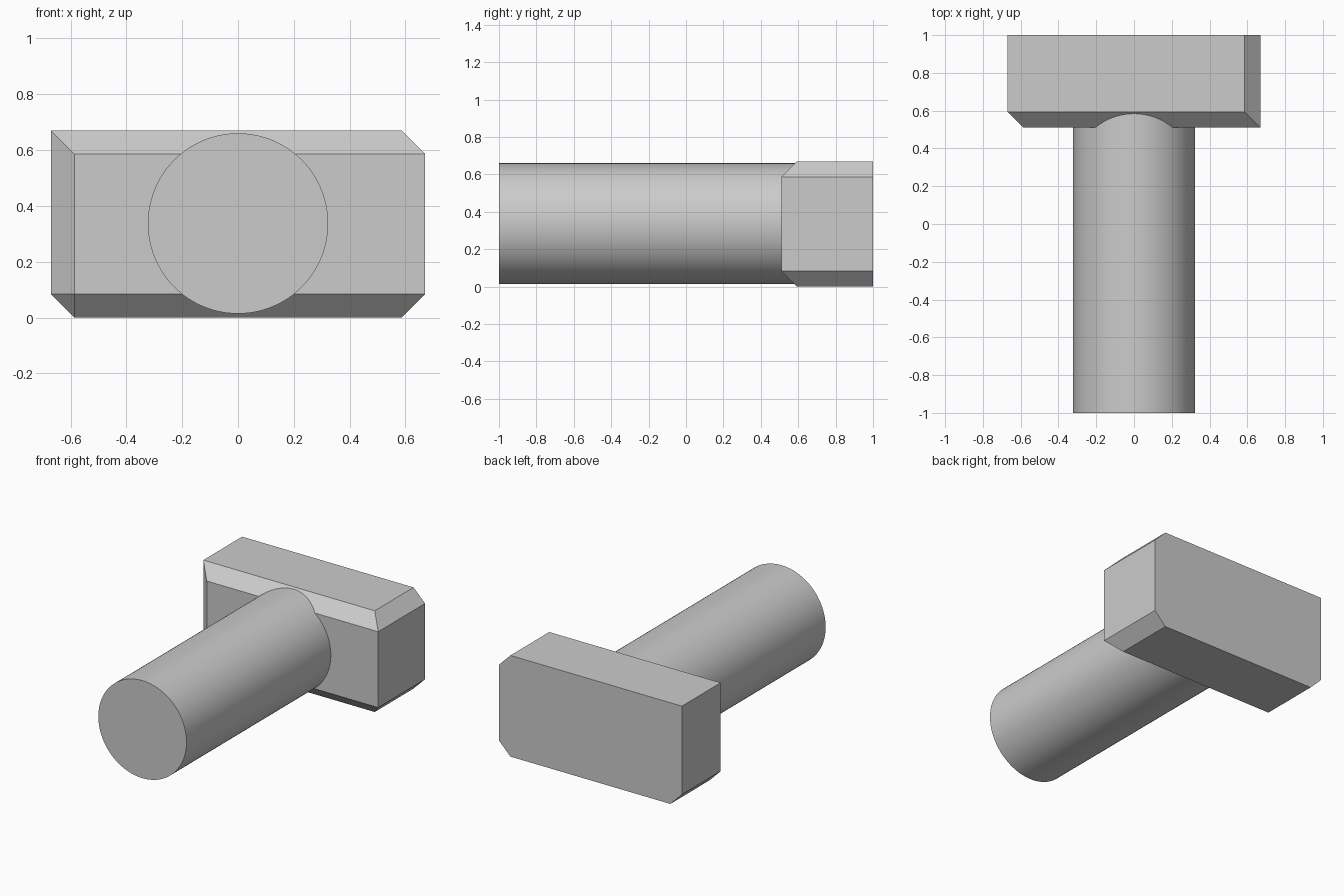
import bpy, bmesh, math

cube = bpy.data.objects.get("Cube")
if cube:
    bpy.data.objects.remove(cube, do_unlink=True)

HALF_W, HEIGHT, FRONT, BACK = 0.67, 0.67, 0.51, 1.0
CHAMFER = 0.084
RADIUS = 0.323
MID_Z = HEIGHT / 2

grey = bpy.data.materials.new("plain_grey")
grey.use_nodes = True
colour = (0.6, 0.6, 0.6, 1)
grey.diffuse_color = colour
grey.node_tree.nodes["Principled BSDF"].inputs["Base Color"].default_value = colour

# Head: a block with six of its edges chamfered
bpy.ops.mesh.primitive_cube_add(size=1, location=(0, (FRONT + BACK) / 2, MID_Z))
head = bpy.context.object
head.name = "bolt_head"
head.scale = (2 * HALF_W, BACK - FRONT, HEIGHT)
bpy.ops.object.transform_apply(location=True, scale=True)
head.data.materials.append(grey)

bm = bmesh.new()
bm.from_mesh(head.data)


def is_chamfered(edge):
    mid = (edge.verts[0].co + edge.verts[1].co) / 2
    side = 0 if abs(mid.x) < 0.1 else math.copysign(1, mid.x)
    front, back = mid.y < FRONT + 0.01, mid.y > BACK - 0.01
    if back:
        return False
    if front:
        return side <= 0          # top, bottom and right upright edges
    return side > 0 or mid.z < MID_Z   # lengthwise edges, all but one


bmesh.ops.bevel(bm, geom=[e for e in bm.edges if is_chamfered(e)],
                offset=CHAMFER, offset_type='OFFSET', segments=1, affect='EDGES')
bm.to_mesh(head.data)
bm.free()

# Shank: a round bar running from the front into the head
SHANK_END = 0.7
bpy.ops.mesh.primitive_cylinder_add(vertices=96, radius=RADIUS, depth=SHANK_END + 1,
                                    location=(0, (SHANK_END - 1) / 2, MID_Z + 0.002),
                                    rotation=(math.pi / 2, 0, 0))
shank = bpy.context.object
shank.name = "bolt_shank"
shank.data.materials.append(grey)
bpy.ops.object.shade_smooth_by_angle(angle=math.radians(30))
